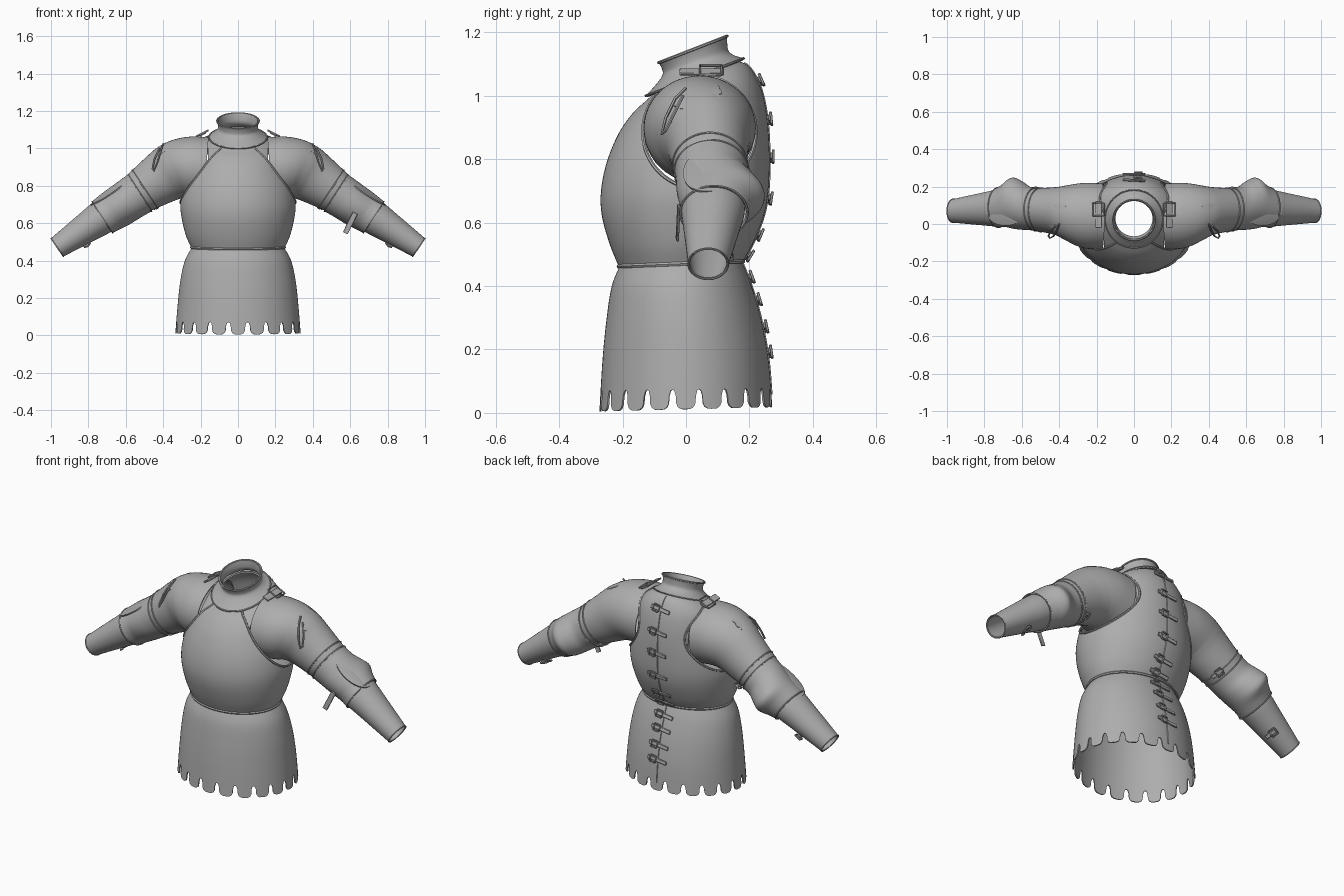
import bpy, bmesh, math
from mathutils import Vector, Matrix
from mathutils.bvhtree import BVHTree

if "Cube" in bpy.data.objects:
    bpy.data.objects.remove(bpy.data.objects["Cube"])

steel = bpy.data.materials.new("grey_steel")
steel.use_nodes = True
GREY = (0.42, 0.42, 0.42, 1)
steel.diffuse_color = GREY
steel.node_tree.nodes["Principled BSDF"].inputs["Base Color"].default_value = GREY


def finish(obj, mirror=False, thick=0, cutter=None):
    """Apply the modifiers, then shade and colour the object."""
    if obj.name not in bpy.context.collection.objects:
        bpy.context.collection.objects.link(obj)
    if thick:
        s = obj.modifiers.new("thickness", "SOLIDIFY")
        s.thickness, s.offset = thick, -1
    if cutter:
        b = obj.modifiers.new("cut", "BOOLEAN")
        b.operation, b.solver, b.object = "DIFFERENCE", "EXACT", cutter
    if mirror:
        m = obj.modifiers.new("mirror", "MIRROR")
        m.use_mirror_merge = False
    bpy.ops.object.select_all(action="DESELECT")
    obj.select_set(True)
    bpy.context.view_layer.objects.active = obj
    bpy.ops.object.convert(target="MESH")
    obj = bpy.context.view_layer.objects.active
    bpy.ops.object.shade_smooth_by_angle(angle=math.radians(40))
    obj.data.materials.clear()
    obj.data.materials.append(steel)
    return obj


def from_bmesh(name, bm):
    me = bpy.data.meshes.new(name)
    bm.to_mesh(me)
    bm.free()
    return bpy.data.objects.new(name, me)


# --- lofted shells: each row is (centre, sideways vector, front-back vector)
def body_rows(table):
    return [(Vector((0, (yf + yb) / 2, (zf + zb) / 2)), Vector((hw, 0, 0)),
             Vector((0, (yb - yf) / 2, (zb - zf) / 2))) for hw, yf, zf, yb, zb in table]


def arm_rows(table):
    rows = []
    for i, (x, y, z, ry, rz) in enumerate(table):
        a, b = table[max(i - 1, 0)], table[min(i + 1, len(table) - 1)]
        d = Vector((b[0] - a[0], 0, b[2] - a[2])).normalized()
        rows.append((Vector((x, y, z)), Vector((0, ry, 0)), Vector((d.z, 0, -d.x)) * rz))
    return rows


def surf(rows, v, t):
    """Point on the smooth loft; v runs along the rows, t around from the front."""
    n = len(rows) - 1
    i = min(int(v * n), n - 1)
    f = v * n - i
    p = [rows[min(max(k, 0), n)] for k in (i - 1, i, i + 1, i + 2)]
    c, s, b = (q1 + 0.5 * f * (q2 - q0 + f * (2 * q0 - 5 * q1 + 4 * q2 - q3
               + f * (3 * (q1 - q2) + q3 - q0))) for q0, q1, q2, q3 in zip(*p))
    return c + s * math.sin(t) - b * math.cos(t)


def loft(name, rows, steps, angles, end=lambda j: 1.0):
    bm = bmesh.new()
    grid = [[bm.verts.new(surf(rows, end(j) * k / steps, t)) for j, t in enumerate(angles)]
            for k in range(steps + 1)]
    n = len(angles)
    for a, b in zip(grid, grid[1:]):
        for j in range(n):
            bm.faces.new((a[j], a[(j + 1) % n], b[(j + 1) % n], b[j]))
    bmesh.ops.recalc_face_normals(bm, faces=bm.faces)
    return from_bmesh(name, bm)


def tube(name, pts, radius, closed=False, mirror=False):
    cu = bpy.data.curves.new(name, "CURVE")
    cu.dimensions, cu.bevel_depth, cu.bevel_resolution = "3D", radius, 1
    cu.use_fill_caps = True
    sp = cu.splines.new("POLY")
    sp.points.add(len(pts) - 1)
    for p, q in zip(sp.points, pts):
        p.co = (*q, 1)
    sp.use_cyclic_u = closed
    return finish(bpy.data.objects.new(name, cu), mirror)


def circle(n):
    return [2 * math.pi * i / n for i in range(n)]


def rim(name, rows, v, radius, mirror=False):
    tube(name, [surf(rows, v, t) for t in circle(64)], radius, True, mirror)


# --- breast and back plates with armholes
torso = body_rows([
    (.25, -.212, .462, .18, .478), (.278, -.24, .53, .212, .535), (.3, -.265, .62, .245, .62),
    (.308, -.268, .7, .26, .7), (.295, -.25, .79, .263, .8), (.265, -.213, .88, .26, .89),
    (.24, -.168, .945, .25, .97), (.215, -.125, .985, .23, 1.04),
    (.17, -.098, 1.01, .195, 1.095), (.115, -.075, 1.03, .145, 1.115)])
plate = loft("torso_plate", torso, 45, circle(96))
tree = BVHTree.FromPolygons([v.co for v in plate.data.vertices],
                            [p.vertices[:] for p in plate.data.polygons])
HOLE = Vector((0, .042, .885))
bm = bmesh.new()
for side in (-1, 1):
    bmesh.ops.create_cone(bm, cap_ends=True, segments=64, radius1=.178, radius2=.178, depth=.4,
                          matrix=Matrix.Translation(HOLE + Vector((side * .36, 0, 0)))
                          @ Matrix.Rotation(math.pi / 2, 4, "Y"))
cutter = from_bmesh("armhole_cutter", bm)
cutter.hide_render = True
bpy.context.collection.objects.link(cutter)
finish(plate, thick=.008, cutter=cutter)
bpy.data.objects.remove(cutter)

edge = []
for t in circle(64):
    hit = tree.ray_cast(HOLE + Vector((1, .178 * math.cos(t), .178 * math.sin(t))),
                        Vector((-1, 0, 0)))[0]
    if hit:
        edge.append(hit)
tube("armhole_rims", edge, .006, True, True)
rim("waist_rim", torso, 0, .007)

# --- skirt with rounded tabs along the hem
skirt = body_rows([
    (.245, -.208, .465, .176, .478), (.283, -.234, .4, .205, .405), (.307, -.25, .3, .236, .3),
    (.322, -.263, .17, .26, .17), (.335, -.273, .005, .272, .018)])
TABS = 20
slot = [(-.5, 0), (-.32, .002), (-.2, .014), (-.14, .03), (-.125, .055), (-.07, .071)]
slot += [(0, .075)] + [(-u, h) for u, h in slot[:0:-1]]
angles = [2 * math.pi * (k + .5 + u) / TABS for k in range(TABS) for u, h in slot]
lift = [h for k in range(TABS) for u, h in slot]
finish(loft("skirt", skirt, 24, angles, lambda j: 1 - lift[j] * 1.52), thick=.006)

# --- collar
collar = body_rows([
    (.155, -.127, 1.0, .182, 1.118), (.125, -.095, 1.035, .15, 1.128),
    (.108, -.074, 1.065, .134, 1.142), (.107, -.076, 1.085, .13, 1.165),
    (.112, -.086, 1.104, .13, 1.188)])
finish(loft("collar", collar, 20, circle(64)), thick=.007)
rim("collar_top_rim", collar, 1, .005)
rim("collar_base_rim", collar, 0, .004)

# --- arms
sleeve = arm_rows([
    (.17, .042, .892, .175, .168), (.25, .044, .898, .176, .165), (.31, .05, .89, .165, .16),
    (.36, .06, .87, .146, .152), (.42, .07, .834, .127, .138), (.57, .08, .735, .108, .106)])
elbow = arm_rows([
    (.525, .08, .762, .116, .117), (.57, .085, .733, .117, .114), (.61, .1, .706, .13, .112),
    (.65, .112, .68, .136, .11), (.69, .1, .655, .115, .105), (.725, .088, .632, .106, .1)])
forearm = arm_rows([
    (.64, .085, .689, .1, .093), (.72, .085, .636, .1, .093), (.81, .08, .576, .087, .081),
    (.967, .07, .47, .063, .059)])
for name, rows in (("sleeves", sleeve), ("elbow_guards", elbow), ("forearm_guards", forearm)):
    finish(loft(name, rows, 24, circle(48)), True, .006)
rim("elbow_upper_rims", elbow, 0, .004, True)
rim("elbow_lower_rims", elbow, 1, .004, True)
rim("sleeve_lame_rims", sleeve, .9, .004, True)
rim("cuff_rims", forearm, 1, .003, True)


# --- plates and straps set on a surface
def frame(centre, normal, along):
    z = Vector(normal).normalized()
    x = Vector(along)
    x = (x - z * x.dot(z)).normalized()
    return Matrix.Translation(centre) @ Matrix((x, z.cross(x), z)).transposed().to_4x4()


def curved_plate(name, mat, radius, size, bend, n=112):
    """Disc with a shaped outline, bent down along both axes."""
    bm = bmesh.new()
    rings = []
    for k in range(1, 7):
        ring = []
        for t in circle(n):
            r = radius(t) * k / 6
            x, y = r * size[0] * math.cos(t), r * size[1] * math.sin(t)
            ring.append(bm.verts.new(mat @ Vector((x, y, -bend[0] * x * x - bend[1] * y * y))))
        rings.append(ring)
    bm.faces.new(rings[0])
    for a, b in zip(rings, rings[1:]):
        for j in range(n):
            bm.faces.new((a[j], b[j], b[(j + 1) % n], a[(j + 1) % n]))
    finish(from_bmesh(name, bm), True, .007)


ARM = Vector((.83, 0, -.55))
OUT = Vector((.55, 0, .83))
curved_plate("shoulder_rosettes", frame((.405, .03, 1.015), (.5, -.2, .85), ARM),
             lambda t: .93 + .09 * abs(math.sin(7 * t)), (.08, .08), (2.5, 3))
curved_plate("elbow_wings", frame((.695, .07, .768), OUT, ARM),
             lambda t: 1 + .1 * math.cos(2 * t) - .12 * math.exp(-8 * (t - math.pi) ** 2),
             (.108, .088), (.3, 2.5))


def strap(name, mat, length=.12, mirror=False, buckle=True, width=.02):
    parts = [((0, 0, 0), (length, width, .008))]
    if buckle:
        bx, w = length * .2, width * .9
        parts += [((bx + s * w, 0, .006), (.006, 2 * w, .009)) for s in (-1, 1)]
        parts += [((bx, s * w, .006), (2 * w, .006, .009)) for s in (-1, 1)]
    bm = bmesh.new()
    for pos, dim in parts:
        bmesh.ops.create_cube(bm, size=1, matrix=mat @ Matrix.Translation(pos)
                              @ Matrix.Diagonal((*dim, 1)))
    obj = from_bmesh(name, bm)
    bev = obj.modifiers.new("soft_edges", "BEVEL")
    bev.width, bev.segments = .002, 1
    finish(obj, mirror)


# back seam and its row of straps
X = Vector((1, 0, 0))
for rows, label, heights in ((torso, "back", (1.04, .92, .8, .68, .56, .495)),
                             (skirt, "skirt", (.42, .35, .27, .19))):
    line = [surf(rows, k / 60, math.pi) for k in range(61)]
    tube(label + "_seam", line[:56], .004)
    for i, h in enumerate(heights):
        k = min(range(1, 60), key=lambda q: abs(line[q].z - h))
        up = line[k + 1] - line[k - 1]
        n = X.cross(up)
        n = n if n.y > 0 else -n
        strap(f"{label}_strap_{i + 1}", frame(line[k] + n.normalized() * .006, n, (1, 0, .12)))

# shoulder straps, arm straps and the loose strap at the left elbow
strap("shoulder_straps", frame((.188, .05, 1.075), (.45, 0, .9), (0, 1, 0)), .14, True, width=.038)
for label, c, r in (("upper_arm", (.5, .09, .785), .122), ("forearm", (.85, .085, .549), .08)):
    n = Vector((-.5, .35, -.76)).normalized()
    strap(label + "_straps", frame(Vector(c) + n * r, n, (0, 1, 0)), .07, True)
strap("loose_elbow_strap", frame((.6, -.025, .6), (.1, -1, 0), (-.45, 0, -.9)), .12, buckle=False,
      width=.028)

# rosette laces
tube("rosette_laces", [(.4, 0, 1.025), (.412, -.035, .99), (.43, -.064, .93), (.45, -.076, .88),
                       (.457, -.064, .89), (.448, -.04, .94), (.42, -.01, 1.0)], .005, False, True)
